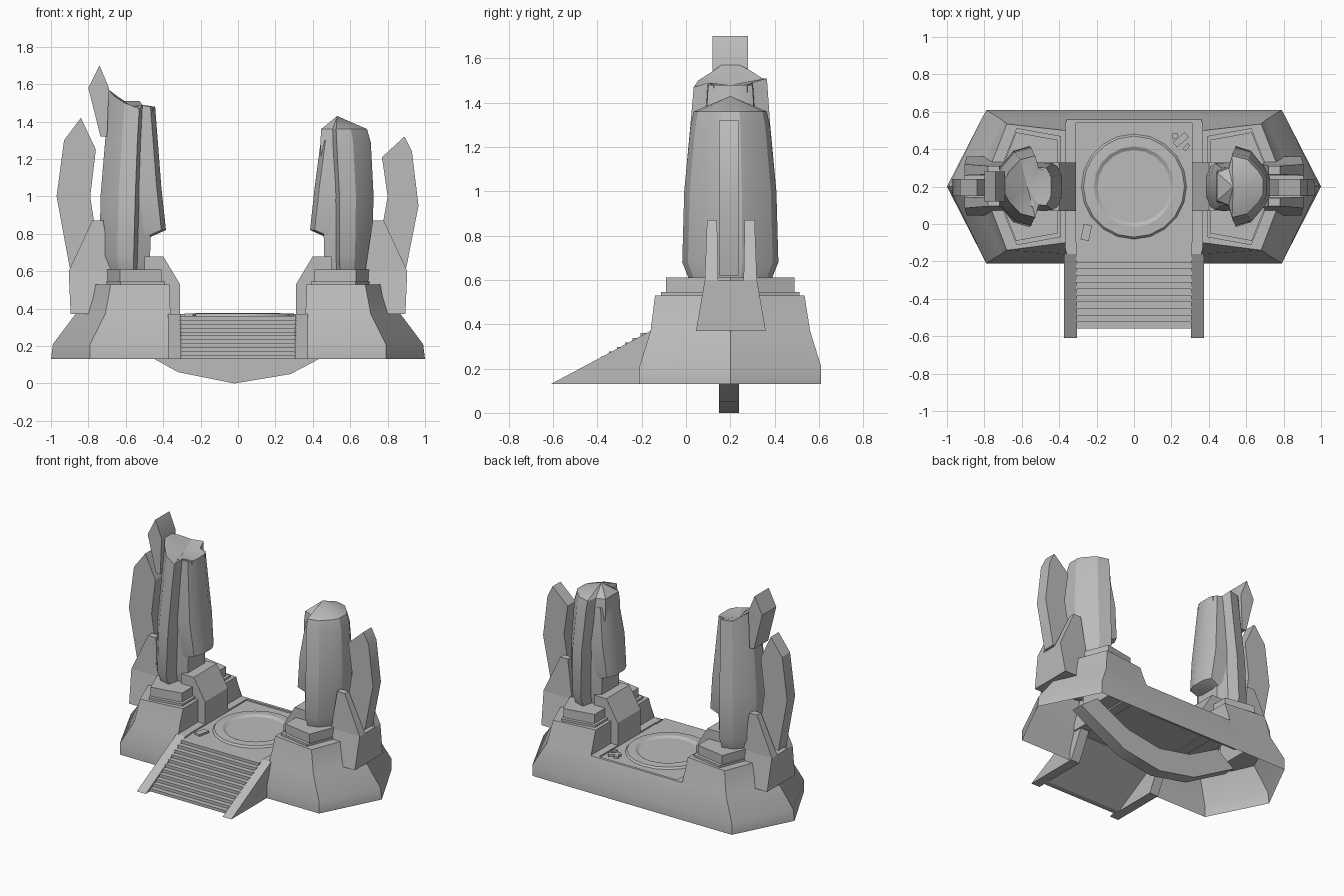
import bpy, bmesh, math

if "Cube" in bpy.data.objects:
    bpy.data.objects.remove(bpy.data.objects["Cube"], do_unlink=True)

stone = bpy.data.materials.new("grey stone")
stone.use_nodes = True
GREY = (0.5, 0.5, 0.5, 1)
stone.diffuse_color = GREY
stone.node_tree.nodes["Principled BSDF"].inputs["Base Color"].default_value = GREY


def finish(name, bm, angle=25):
    bmesh.ops.recalc_face_normals(bm, faces=bm.faces)
    me = bpy.data.meshes.new(name)
    bm.to_mesh(me)
    bm.free()
    me.materials.append(stone)
    for p in me.polygons:
        p.use_smooth = True
    me.set_sharp_from_angle(angle=math.radians(angle))
    ob = bpy.data.objects.new(name, me)
    bpy.context.collection.objects.link(ob)
    return ob


def loft(name, rows, closed=True, bottom=True, apex=None, angle=25):
    """Skin rows of 3D points; cap the top, or fan it to an apex."""
    bm = bmesh.new()
    vs = [[bm.verts.new(p) for p in r] for r in rows]
    n = len(rows[0])
    for a, b in zip(vs, vs[1:]):
        for i in range(n if closed else n - 1):
            j = (i + 1) % n
            bm.faces.new((a[i], a[j], b[j], b[i]))
    if apex:
        c = bm.verts.new(apex)
        for i in range(n):
            bm.faces.new((vs[-1][i], vs[-1][(i + 1) % n], c))
    else:
        bm.faces.new(vs[-1])
    if bottom:
        bm.faces.new(vs[0])
    return finish(name, bm, angle)


def prism(name, pts, axis, a, b):
    """Extrude a 2D outline along an axis from a to b."""
    put = {"x": lambda p, t: (t, p[0], p[1]),
           "y": lambda p, t: (p[0], t, p[1]),
           "z": lambda p, t: (p[0], p[1], t)}[axis]
    return loft(name, [[put(p, a) for p in pts], [put(p, b) for p in pts]])


def rect(x0, x1, y0, y1, z, s=1):
    return [(s * x0, y0, z), (s * x1, y0, z), (s * x1, y1, z), (s * x0, y1, z)]


def box(name, x0, x1, y0, y1, z0, z1, s=1):
    return loft(name, [rect(x0, x1, y0, y1, z0, s), rect(x0, x1, y0, y1, z1, s)])


# Pillar cross-section: u runs inward to outward, v across the depth
HALF = [(-1, .45), (-.5, .6), (-.35, 1), (.3, .88), (.8, .5), (1, .25)]
SECTION = [(u, -v) for u, v in HALF] + [(u, v) for u, v in reversed(HALF)]


def pillar_row(s, z, x_in, x_out, hy):
    zs = z if isinstance(z, list) else [z] * len(SECTION)
    c, h = (x_in + x_out) / 2, (x_out - x_in) / 2
    return [(s * (c + u * h), .2 + v * hy, zz) for (u, v), zz in zip(SECTION, zs)]


# Parts that stand on both sides
for s, side in ((1, "left"), (-1, "right")):
    # Sloping mound, open underneath
    rows = [[(.36, -.21), (.79, -.21), (1, .2), (.79, .61), (.36, .61)],
            [(.36, -.21), (.79, -.21), (.99, .2), (.79, .61), (.36, .61)],
            [(.36, -.16), (.71, -.16), (.87, .2), (.71, .56), (.36, .56)],
            [(.37, -.10), (.68, -.14), (.81, .2), (.68, .535), (.37, .50)]]
    loft(side + "_mound",
         [[(s * x, y, z) for x, y in r] for r, z in zip(rows, (.13, .21, .37, .53))],
         closed=False, bottom=False, angle=40)
    prism(side + "_mound_inner_wall", [(-.16, .33), (-.16, .37), (-.10, .53), (.50, .53),
                                       (.56, .37), (.56, .33)], "x", s * .365, s * .385)

    # Stepped plinth
    outline = [(.41, -.05), (.63, -.09), (.745, .2), (.63, .49), (.41, .45)]
    prism(side + "_plinth", [(s * x, y) for x, y in outline], "z", .52, .61)
    prism(side + "_plinth_lip", [(s * (.39 + (x - .41) * 1.08), .2 + (y - .2) * 1.08)
                                 for x, y in outline], "z", .52, .545)

    # Chamfered block between the platform and the pillar
    prism(side + "_flank_block", [(s * x, z) for x, z in
          ((.31, .34), (.31, .53), (.40, .68), (.50, .68), (.50, .34))], "y", .07, .33)

    # Forked buttress
    loft(side + "_buttress", [rect(.70, .895, .045, .36, .37, s),
                              rect(.68, .905, .085, .32, .60, s)])
    for y0, y1, t0, t1 in ((.085, .145, .095, .14), (.26, .32, .265, .31)):
        loft(side + "_buttress_prong", [rect(.68, .905, y0, y1, .60, s),
                                        rect(.72, .78, t0, t1, .87, s)])

    # Stair cheek and platform rim
    prism(side + "_stair_cheek", [(-.61, .13), (-.16, .37), (-.10, .37), (-.10, .33), (-.20, .13)],
          "x", s * .305, s * .375)
    box(side + "_platform_rim", .31, .375, -.16, .56, .33, .37, s)

# Left pillar with a blunt cap
loft("left_pillar", [pillar_row(1, .60, .47, .70, .185), pillar_row(1, .68, .46, .715, .217),
                     pillar_row(1, 1.0, .455, .725, .208), pillar_row(1, 1.29, .44, .71, .18),
                     pillar_row(1, 1.36, .445, .69, .165)], apex=(.53, .2, 1.43))
# Right pillar, taller with a broken top
JAGGED = [1.48, 1.49, 1.47, 1.50, 1.54, 1.57, 1.57, 1.55, 1.51, 1.51, 1.49, 1.48]
loft("right_pillar", [pillar_row(-1, .60, .48, .72, .185), pillar_row(-1, .68, .47, .74, .217),
                      pillar_row(-1, 1.0, .46, .735, .208), pillar_row(-1, 1.3, .455, .71, .18),
                      pillar_row(-1, JAGGED, .45, .69, .165)], apex=(-.57, .2, 1.48))

# Slabs on the inner faces of the pillars
for s, side, top in ((1, "left", 1.30), (-1, "right", 1.48)):
    rows = [(.78, .475, .53, .10), (.82, .385, .55, .11), (1.05, .41, .55, .125),
            (top, .443, .55, .10)]
    loft(side + "_pillar_slab",
         [[(s * xo, .2 - h * 1.05, z), (s * (xi + .025), .2 - h, z), (s * xi, .2 - h * .5, z),
           (s * xi, .2 + h * .5, z), (s * (xi + .025), .2 + h, z), (s * xo, .2 + h * 1.05, z)]
          for z, xi, xo, h in rows])

# Broken pieces of the great ring
prism("left_ring_piece", [(.89, 1.32), (.93, 1.24), (.965, .95), (.90, .62), (.72, .62),
                          (.765, .80), (.80, 1.0), (.77, 1.21)], "y", .15, .24)
prism("right_ring_piece", [(-.84, 1.42), (-.93, 1.30), (-.97, 1.0), (-.90, .62), (-.72, .62),
                           (-.76, .80), (-.79, 1.0), (-.76, 1.25)], "y", .15, .24)
prism("bottom_ring_piece", [(-.66, .25), (-.32, .06), (-.02, 0), (.28, .05), (.66, .25),
                            (.52, .35), (.25, .215), (-.02, .17), (-.28, .22), (-.52, .35)],
      "y", .15, .24)
prism("floating_shard", [(-.74, 1.70), (-.69, 1.58), (-.70, 1.32), (-.735, 1.32), (-.80, 1.58)],
      "y", .12, .28)

# Platform floor, back rim and back wall
box("platform_floor", -.32, .32, -.17, .55, .335, .36)
box("platform_back_rim", -.375, .375, .54, .56, .33, .37)
prism("back_wall", [(.61, .13), (.61, .21), (.56, .37), (.55, .37), (.595, .21), (.595, .13)],
      "x", -.37, .37)

# Staircase: zigzag profile with a sloping underside
STEPS = 11
dy, dz = .39 / STEPS, .23 / STEPS
profile = [(-.56, .13)]
for i in range(STEPS):
    profile += [(-.56 + i * dy, .13 + (i + 1) * dz), (-.56 + (i + 1) * dy, .13 + (i + 1) * dz)]
profile += [(-.17, .33), (-.52, .13)]
prism("stairs", profile, "x", -.31, .31)

# Round dais on the platform
SIDES = 20
loft("dais_ring", [[(r * math.cos(2 * math.pi * i / SIDES), .2 + r * math.sin(2 * math.pi * i / SIDES), z)
                    for i in range(SIDES)]
                   for r, z in ((.285, .355), (.27, .373), (.215, .376), (.195, .364))])

# Loose rubble
for x, y, w, d, turn in ((-.255, -.045, .045, .085, -.2), (.25, .45, .085, .035, .7),
                         (.28, .41, .04, .02, .9), (.22, .47, .03, .03, .2)):
    ob = box("rubble", -w / 2, w / 2, -d / 2, d / 2, 0, .016)
    ob.location = (x, y, .358)
    ob.rotation_euler.z = turn
